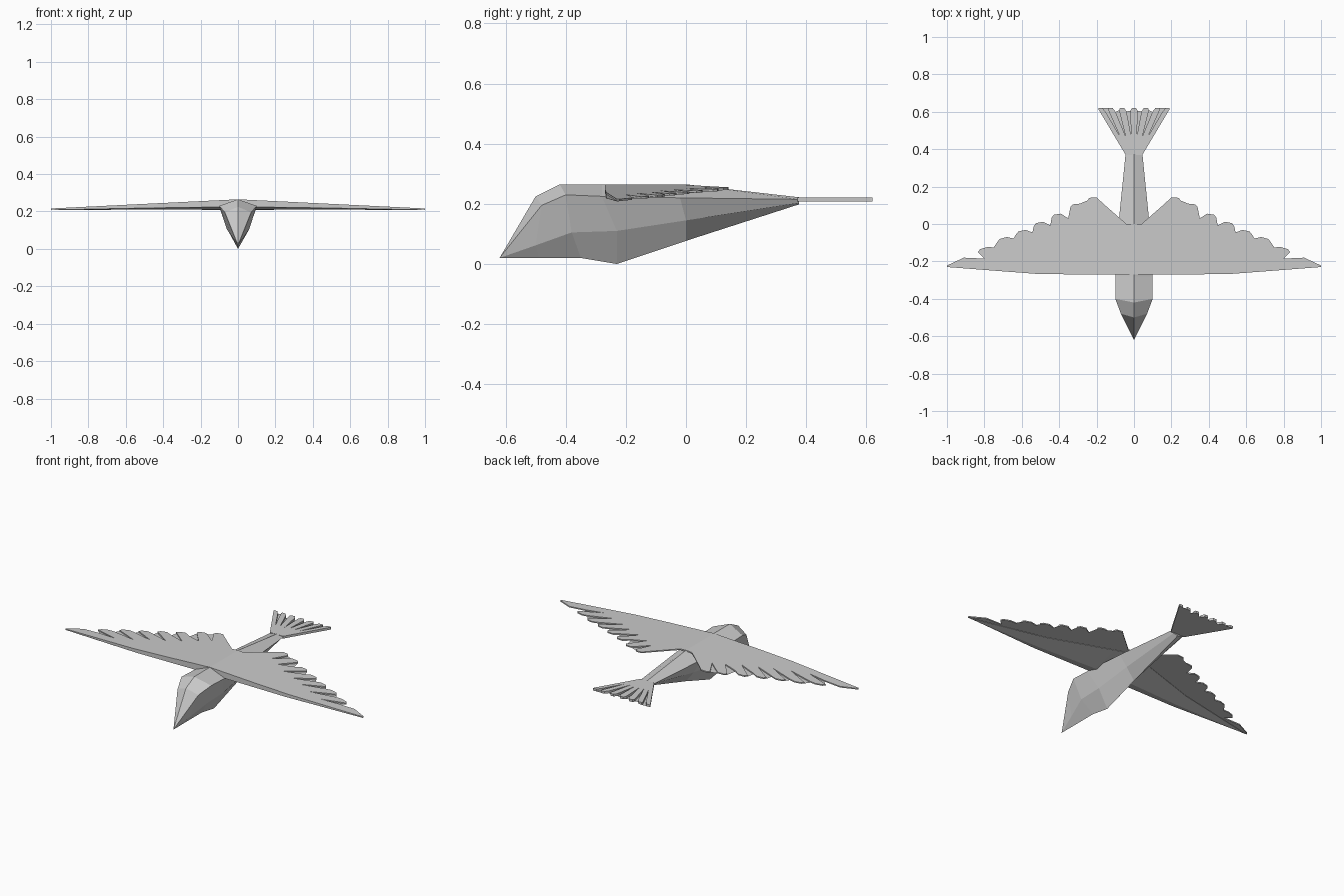
import bpy, bmesh

if "Cube" in bpy.data.objects:
    bpy.data.objects.remove(bpy.data.objects["Cube"])


def finish(name, bm, mirror=False):
    bmesh.ops.recalc_face_normals(bm, faces=bm.faces)
    me = bpy.data.meshes.new(name)
    bm.to_mesh(me)
    bm.free()
    ob = bpy.data.objects.new(name, me)
    bpy.context.collection.objects.link(ob)
    if mirror:
        ob.modifiers.new("mirror", 'MIRROR')
    return ob


def slab(name, outline, height, thick, mirror=False):
    """Closed flat plate from a top-view outline on a sloping plane."""
    bm = bmesh.new()
    top = [bm.verts.new((x, y, height(x))) for x, y in outline]
    low = [bm.verts.new((x, y, height(x) - thick)) for x, y in outline]
    bm.faces.new(top)
    bm.faces.new(low[::-1])
    n = len(top)
    for i in range(n):
        bm.faces.new((top[i], low[i], low[(i + 1) % n], top[(i + 1) % n]))
    bmesh.ops.triangulate(bm, faces=[f for f in bm.faces if len(f.verts) > 4])
    return finish(name, bm, mirror)


def loft(name, rings, tip=None, mirror=False):
    """Skin a series of closed rings, with an optional pointed start."""
    bm = bmesh.new()
    loops = [[bm.verts.new(p) for p in r] for r in rings]
    n = len(loops[0])
    for a, b in zip(loops, loops[1:]):
        for i in range(n):
            j = (i + 1) % n
            bm.faces.new((a[i], a[j], b[j], b[i]))
    if tip:
        t = bm.verts.new(tip)
        for i in range(n):
            bm.faces.new((t, loops[0][(i + 1) % n], loops[0][i]))
    else:
        bm.faces.new(loops[0])
    bm.faces.new(loops[-1])
    return finish(name, bm, mirror)


# body: each station is top (y,z), shoulder (x,y,z), lower side (x,y,z), keel (y,z)
stations = [
    ((-0.50, .225), (.07, -.48, .195), (.03, -.50, .062), (-.49, .02)),
    ((-0.42, .265), (.10, -.40, .23), (.06, -.38, .105), (-.35, .02)),
    ((-0.28, .265), (.10, -.28, .225), (.06, -.23, .11), (-.23, 0)),
    ((0, .265), (.085, -.02, .22), (.053, 0, .145), (0, .077)),
    ((.375, .222), (.045, .375, .215), (.03, .375, .203), (.375, .198)),
]
rings = []
for t, s, l, k in stations:
    flip = lambda p: (-p[0], p[1], p[2])
    rings.append([(0, *t), s, l, (0, *k), flip(l), flip(s)])
loft("body", rings, tip=(0, -.62, .02))

# wing plates with feathered trailing edge
slope = lambda x: .265 - .049 * x
tips = [(.25, .135), (.34, .10), (.44, .045), (.535, 0), (.63, -.045),
        (.73, -.085), (.835, -.14)]
notches = [(.20, .035), (.265, 0), (.34, -.05), (.42, -.09), (.50, -.125),
           (.59, -.165), (.69, -.20)]
wing = [(0, -.27), (0, 0), (.04, 0)]
for i, ((x, y), notch) in enumerate(zip(tips, notches)):
    k = i / 6
    wing += [(x - .09 + .005 * k, y - .03 + .045 * k),
             (x - .05, y + .007 + .01 * k), (x - .012, y + .005), (x, y - .01), notch]
wing += [(.80, -.185), (.91, -.18), (1, -.222), (1, -.23), (.53, -.266), (.3, -.27)]
slab("wings", wing, slope, .007, mirror=True)

# wedge-shaped thickening under the leading edge of the wings
wedge = []
for x, front, mid, back, drop in ((.02, -.27, -.21, -.02, .048),
                                  (.10, -.27, -.21, -.04, .046),
                                  (.50, -.265, -.23, -.15, .026),
                                  (.98, -.227, -.226, -.225, .006)):
    z = slope(x) - .004
    wedge.append([(x, front, z), (x, front, z - drop * .7),
                  (x, mid, z - drop), (x, back, z - .005), (x, back, z)])
loft("wing_front_spars", wedge, mirror=True)

# fanned tail feathers
tail = [(-.045, .37)]
bases = [-.10, -.075, -.045, -.015, .015, .045, .075, .10]
centres = [-.17, -.118, -.06, 0, .06, .118, .17]
for i, c in enumerate(centres):
    lean = c * .06
    if i:
        tail.append((bases[i], .468))
    end = .62
    tail += [(c - .02, .605 - lean * .8), (c - .011 + lean, end),
             (c + .011 + lean, end), (c + .02, .605 + lean * .8)]
tail.append((.045, .37))
slab("tail_feathers", tail, lambda x: .221, .014)
